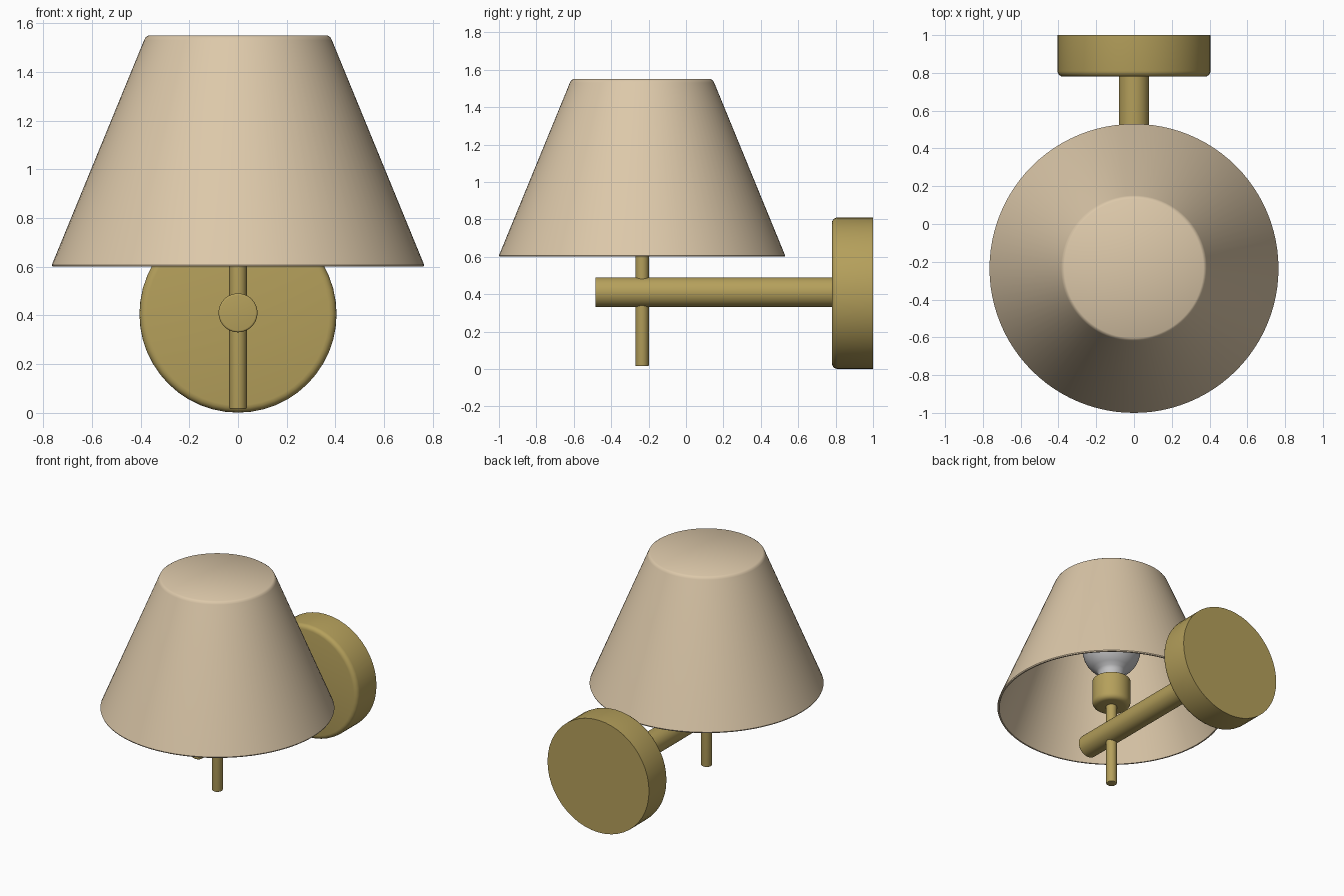
import bpy
import bmesh
import math
from mathutils import Matrix, Vector

cube = bpy.data.objects.get("Cube")
if cube:
    bpy.data.objects.remove(cube, do_unlink=True)


def material(name, rgb, rough=0.5):
    mat = bpy.data.materials.new(name)
    mat.use_nodes = True
    mat.diffuse_color = (*rgb, 1)
    bsdf = mat.node_tree.nodes["Principled BSDF"]
    bsdf.inputs["Base Color"].default_value = (*rgb, 1)
    bsdf.inputs["Roughness"].default_value = rough
    return mat


def lathe(name, profile, origin, mat, sides=48, along_y=False, angle=35):
    """Turn (radius, height) points around z, or around y for wall-facing parts."""
    bm = bmesh.new()
    verts = [bm.verts.new((r, 0, h)) for r, h in profile]
    edges = [bm.edges.new(pair) for pair in zip(verts, verts[1:])]
    bmesh.ops.spin(bm, geom=verts + edges, cent=(0, 0, 0), axis=(0, 0, 1),
                   angle=math.tau, steps=sides, use_duplicate=False)
    bmesh.ops.remove_doubles(bm, verts=bm.verts, dist=0.0001)
    bmesh.ops.dissolve_degenerate(bm, edges=bm.edges, dist=0.0001)
    if along_y:
        bm.transform(Matrix.Rotation(-math.pi / 2, 4, "X"))
    bmesh.ops.recalc_face_normals(bm, faces=bm.faces)
    mesh = bpy.data.meshes.new(name)
    bm.to_mesh(mesh)
    bm.free()
    mesh.materials.append(mat)
    obj = bpy.data.objects.new(name, mesh)
    obj.location = Vector(origin)
    bpy.context.collection.objects.link(obj)
    bpy.ops.object.select_all(action="DESELECT")
    obj.select_set(True)
    bpy.context.view_layer.objects.active = obj
    bpy.ops.object.shade_smooth_by_angle(angle=math.radians(angle))
    return obj


def rounded_corner(radius, height, size, start, steps=4):
    """Quarter-circle profile points ending a cylinder, from angle start."""
    cr = radius - size
    ch = height + size if start < 0 else height - size
    return [(cr + size * math.cos(a), ch + size * math.sin(a))
            for a in (math.radians(start + 90 * i / steps) for i in range(steps + 1))]


def rod(name, radius, low, high, origin, mat, low_round=0, high_round=0, **kw):
    bottom = rounded_corner(radius, low, low_round, -90) if low_round else [(radius, low)]
    top = rounded_corner(radius, high, high_round, 0) if high_round else [(radius, high)]
    return lathe(name, [(0, low)] + bottom + top + [(0, high)], origin, mat, **kw)


brass = material("brass", (0.46, 0.35, 0.105), 0.4)
fabric = material("beige fabric", (0.72, 0.58, 0.40), 0.9)
glass = material("grey bulb glass", (0.55, 0.55, 0.56), 0.3)

AXIS_Y = -0.235
ARM_Z = 0.41

# Wall mount and horizontal arm
rod("wall_plate", 0.405, 0.78, 1.0, (0, 0, 0.405), brass, low_round=0.03, along_y=True)
rod("arm", 0.08, -0.485, 0.80, (0, 0, ARM_Z), brass, low_round=0.008, along_y=True)

# Upright stem and bulb socket
rod("stem", 0.036, 0.015, 0.65, (0, AXIS_Y, 0), brass, low_round=0.005, sides=32)
rod("socket", 0.128, 0.61, 0.81, (0, AXIS_Y, 0), brass, low_round=0.035, high_round=0.008)

# Bulb: narrow neck blending into a globe
globe_r, globe_z = 0.195, 1.05
arc = [(globe_r * math.cos(math.radians(a)), globe_z + globe_r * math.sin(math.radians(a)))
       for a in range(-60, 91, 10)]
arc[-1] = (0, globe_z + globe_r)
lathe("bulb", [(0, 0.80), (0.085, 0.80), (0.088, 0.86)] + arc, (0, AXIS_Y, 0), glass, angle=60)

# Closed conical shade with a thin wall and a softened top edge
outer = [(0.762, 0.60), (0.765, 0.607), (0.386, 1.53), (0.380, 1.542), (0.368, 1.55), (0, 1.55)]
inner = [(0, 1.538), (0.368, 1.538), (0.752, 0.60), (0.762, 0.60)]
lathe("shade", inner + outer[1:], (0, AXIS_Y, 0), fabric, sides=96)
